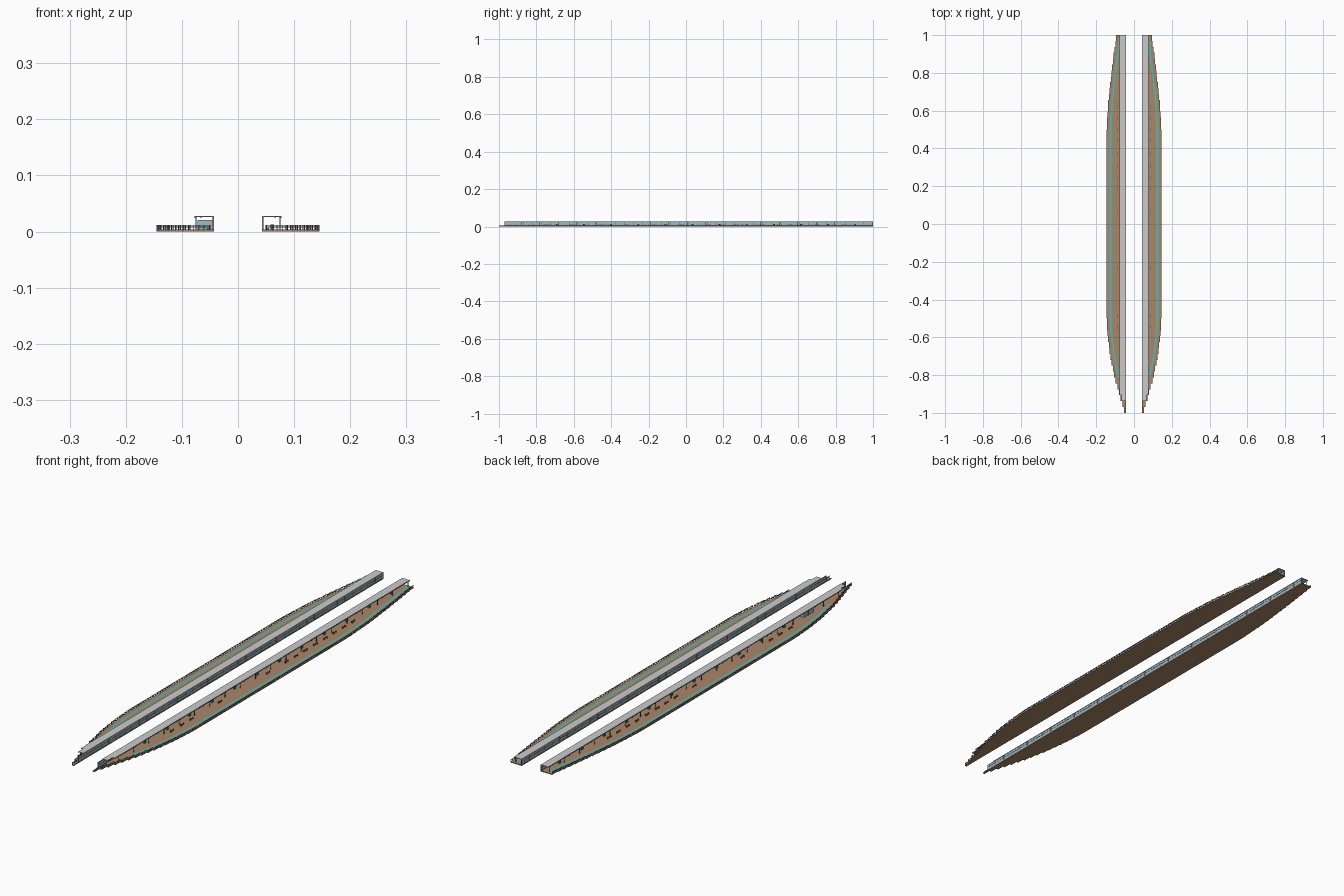
import bpy, bmesh
from mathutils import Matrix, Vector

if "Cube" in bpy.data.objects:
    bpy.data.objects.remove(bpy.data.objects["Cube"])

COL = dict(
    wood=(0.40, 0.24, 0.14, 1), roof=(0.62, 0.63, 0.64, 1), glass=(0.36, 0.50, 0.56, 1),
    teal=(0.08, 0.50, 0.50, 1), metal=(0.16, 0.18, 0.20, 1), seat=(0.20, 0.13, 0.09, 1),
    green=(0.04, 0.25, 0.20, 1))
MATS = {}
for n, c in COL.items():
    MATS[n] = bpy.data.materials.new(n)
    MATS[n].diffuse_color = c

INNER, ROOF_W, DECK, TOP = 0.043, 0.077, 0.0035, 0.028
# plan outline of the outer edge: (y, half width)
OUT = [(-1, 0.047), (-0.9, 0.077), (-0.8, 0.105), (-0.7, 0.125), (-0.6, 0.138), (-0.5, 0.145),
       (0.5, 0.145), (0.65, 0.136), (0.8, 0.119), (0.9, 0.106), (1, 0.092)]


def width(y):
    for (a, wa), (b, wb) in zip(OUT, OUT[1:]):
        if y <= b:
            return wa + (wb - wa) * (y - a) / (b - a)
    return OUT[-1][1]


def part(name, mat, boxes, quads=()):
    """Boxes (x0,x1,y0,y1,z0,z1) and quads, joined into one object per side."""
    for side, s in (("right", 1), ("left", -1)):
        bm = bmesh.new()
        for x0, x1, y0, y1, z0, z1 in boxes:
            m = Matrix.Translation((s * (x0 + x1) / 2, (y0 + y1) / 2, (z0 + z1) / 2))
            m = m @ Matrix.Diagonal((abs(x1 - x0), abs(y1 - y0), abs(z1 - z0), 1))
            bmesh.ops.create_cube(bm, size=1, matrix=m)
        for q in quads:
            vs = [bm.verts.new((s * x, y, z)) for x, y, z in q]
            bm.faces.new(vs if s > 0 else vs[::-1])
        me = bpy.data.meshes.new(f"{name}_{side}")
        bm.to_mesh(me)
        bm.free()
        me.materials.append(MATS[mat])
        bpy.context.collection.objects.link(bpy.data.objects.new(f"{name}_{side}", me))


# stepped plan: short bays at the tapered ends, long bays amidships
N = 64
ys = [-1 + 2 * i / N for i in range(N + 1)]
bays = [(a, b, max(width((a + b) / 2), INNER + 0.006)) for a, b in zip(ys, ys[1:])]

# planked deck
part("deck", "wood", [(INNER, w, a, b, 0, DECK) for a, b, w in bays])

# teal walking track following the edge
ty = [-0.81 + 1.81 * i / 48 for i in range(49)]
track = []
for a, b in zip(ty, ty[1:]):
    wa, wb, z = width(a) - 0.016, width(b) - 0.016, DECK + 0.0003
    track.append([(wa - 0.009, a, z), (wa, a, z), (wb, b, z), (wb - 0.009, b, z)])
part("walking_track", "teal", [], track)

# outer railing: posts, rails and the short returns at each step
rail = []
t = 0.0007
for i, (a, b, w) in enumerate(bays):
    for y in (a, (a + b) / 2):
        rail.append((w - 2 * t, w, y, y + 2 * t, DECK, 0.0115))
    for z in (0.0065, 0.0085, 0.011):
        rail.append((w - 2 * t, w, a, b, z, z + t))
        if i and abs(w - bays[i - 1][2]) > 0.001:
            w0 = bays[i - 1][2]
            rail.append((min(w, w0) - t, max(w, w0), a, a + t, z, z + t))
part("outer_railing", "metal", rail)

# canopy roof with a fascia, narrowing at the bow
roof, fascia = [], []
for a, b, w in bays:
    r = min(ROOF_W, w - 0.004)
    if a < -0.965:
        continue
    roof.append((INNER, r, a, b, TOP - 0.002, TOP))
    fascia.append((r - 0.001, r + 0.0005, a, b, TOP - 0.0035, TOP - 0.0005))
part("canopy_roof", "roof", roof)
part("canopy_fascia", "metal", fascia)

# glazed inner wall with frame members
part("window_wall", "glass", [(INNER + 0.0008, INNER + 0.0018, -0.97, 1, DECK, TOP - 0.002)])
frame = [(INNER, INNER + 0.0025, -0.97, 1, z, z + 0.0015) for z in (DECK, 0.015, TOP - 0.0035)]
frame += [(INNER, INNER + 0.0025, -0.97 + 0.0492 * i, -0.968 + 0.0492 * i, DECK, TOP - 0.002)
          for i in range(41)]
part("window_frame", "metal", frame)

# canopy posts along the open side
posts = []
for i in range(20):
    y = -0.88 + 0.0985 * i
    x = min(ROOF_W, width(y) - 0.006) - 0.002
    posts.append((x - 0.001, x + 0.001, y - 0.001, y + 0.001, DECK, TOP - 0.002))
part("canopy_post", "metal", posts)

# table groups: a pedestal table with a pair of chairs
GROUPS = [-0.55, -0.485, -0.425, -0.24, 0.07, 0.19, 0.25, 0.31, 0.375, 0.44, 0.5, 0.56, 0.62]
tables, chairs = [], []
for y in GROUPS:
    x = 0.087
    tables += [(x - 0.0035, x + 0.0035, y - 0.004, y + 0.004, 0.0085, 0.0093),
               (x - 0.0007, x + 0.0007, y - 0.0007, y + 0.0007, DECK, 0.0085)]
    for d in (-1, 1):
        c = y + d * 0.0075
        chairs += [(x - 0.0025, x + 0.0025, c - 0.002, c + 0.002, 0.0055, 0.0065),
                   (x - 0.0025, x + 0.0025, c + d * 0.0015, c + d * 0.0022, DECK, 0.0105)]
part("deck_table", "metal", tables)
part("deck_chair", "seat", chairs)

# sheltered benches and planters under the canopy
benches, planters = [], []
for i in range(12):
    y = -0.75 + 0.145 * i
    benches += [(0.049, 0.055, y - 0.014, y + 0.014, 0.006, 0.007),
                (0.049, 0.050, y - 0.014, y + 0.014, 0.006, 0.012)]
    benches += [(0.049, 0.055, y + d, y + d + 0.001, DECK, 0.006) for d in (-0.013, 0.012)]
    planters.append((0.058, 0.064, y + 0.055, y + 0.065, DECK, 0.013))
part("bench", "seat", benches)
part("planter", "green", planters)

# glazed lobby, only on the left side
bpy.ops.mesh.primitive_cube_add(size=1, location=(-0.0585, -0.69, 0.012))
lobby = bpy.context.object
lobby.name = "glazed_lobby"
lobby.scale = (0.027, 0.06, 0.017)
lobby.data.materials.append(MATS["glass"])

for m in bpy.data.materials:
    if m.users and not m.is_grease_pencil:
        m.use_nodes = True
        m.node_tree.nodes["Principled BSDF"].inputs["Base Color"].default_value = m.diffuse_color
